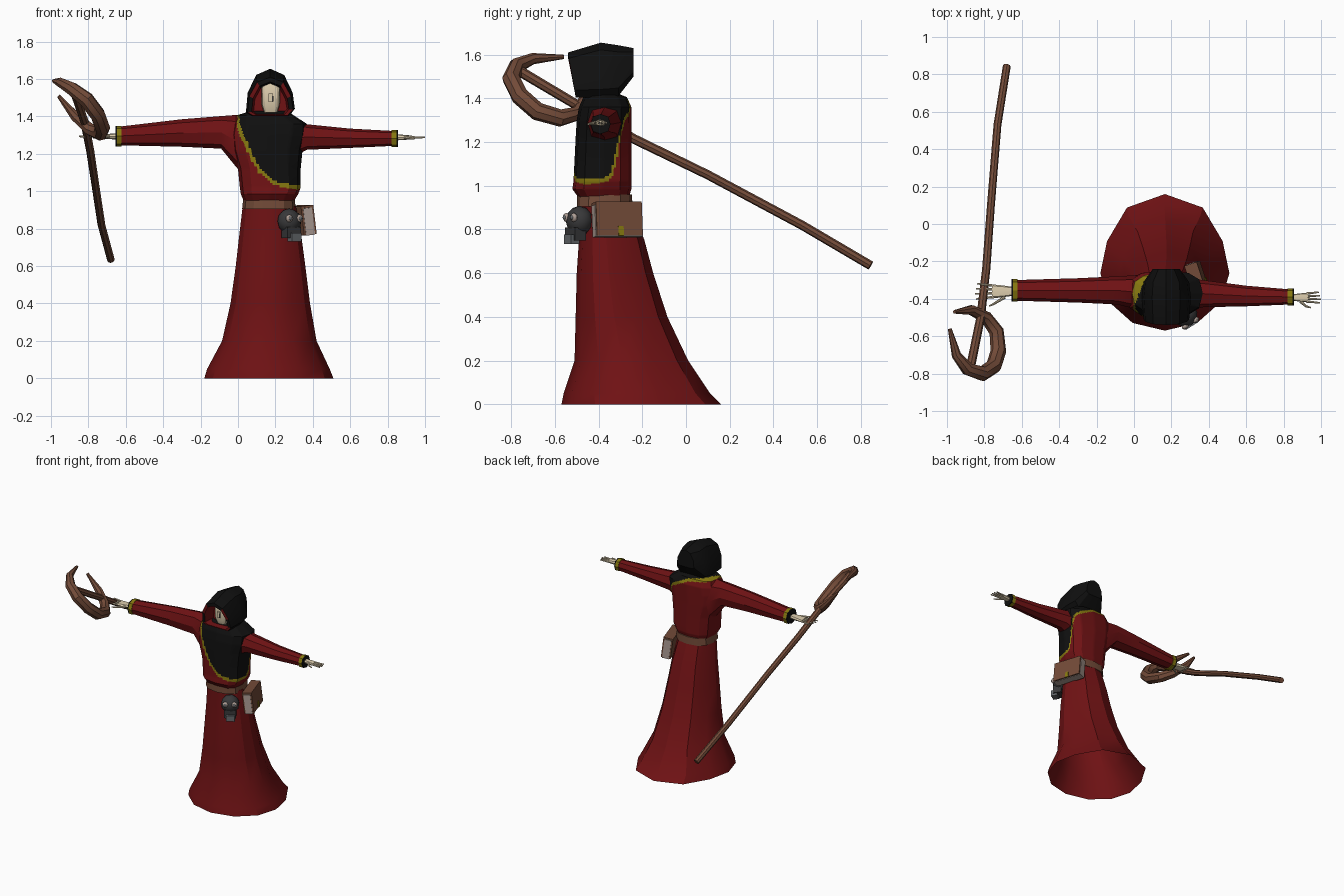
import bpy, bmesh, math
from mathutils import Vector, Matrix

cube = bpy.data.objects.get("Cube")
if cube:
    bpy.data.objects.remove(cube, do_unlink=True)


def material(name, r, g, b):
    m = bpy.data.materials.new(name)
    m.use_nodes = True
    m.diffuse_color = (r, g, b, 1)
    m.node_tree.nodes["Principled BSDF"].inputs["Base Color"].default_value = (r, g, b, 1)
    return m


RED = material("dark red cloth", .16, .006, .007)
BLACK = material("black cloth", .005, .005, .005)
GOLD = material("gold trim", .24, .19, .005)
BROWN = material("brown wood and leather", .17, .07, .04)
BONE = material("bone", .72, .61, .42)
PAPER = material("pale paper", .42, .34, .3)
DARK = material("dark grey bone", .04, .04, .042)
GREY = material("blue grey bone", .13, .14, .15)


def finish(name, bm, mats, rule=None, angle=30):
    """Turn a bmesh into an object, painting faces by a rule on their centres."""
    bmesh.ops.recalc_face_normals(bm, faces=bm.faces)
    if rule:
        for f in bm.faces:
            f.material_index = rule(f.calc_center_median())
    me = bpy.data.meshes.new(name)
    bm.to_mesh(me)
    bm.free()
    ob = bpy.data.objects.new(name, me)
    bpy.context.collection.objects.link(ob)
    for m in mats:
        me.materials.append(m)
    bpy.ops.object.select_all(action='DESELECT')
    bpy.context.view_layer.objects.active = ob
    ob.select_set(True)
    bpy.ops.object.shade_smooth_by_angle(angle=math.radians(angle))
    return ob


def loft(name, rings, mats, rule=None, caps=(True, True), cuts=0):
    """Skin a list of equal-length point rings."""
    bm = bmesh.new()
    vs = [[bm.verts.new(p) for p in r] for r in rings]
    n = len(vs[0])
    for a, b in zip(vs, vs[1:]):
        for i in range(n):
            j = (i + 1) % n
            bm.faces.new((a[i], a[j], b[j], b[i]))
    for use, r in zip(caps, (vs[0], vs[-1])):
        if use:
            bm.faces.new(r)
    if cuts:
        bmesh.ops.subdivide_edges(bm, edges=bm.edges[:], cuts=cuts, use_grid_fill=True)
    return finish(name, bm, mats, rule)


def oval(lo, hi, n=12, p=1.0, split=.5, tip=1.0):
    """Rounded outline between two 2D corners; split moves the widest line, tip sharpens the far end."""
    mid = lo[1] + split * (hi[1] - lo[1])
    pts = []
    for k in range(n):
        a = 2 * math.pi * k / n
        c, s = round(math.cos(a), 6), round(math.sin(a), 6)
        q, e = (p / tip, p * tip) if s > 0 else (p, p)
        u = math.copysign(abs(c) ** q, c)
        v = math.copysign(abs(s) ** e, s)
        pts.append(((lo[0] + hi[0]) / 2 + u * (hi[0] - lo[0]) / 2,
                    mid + v * ((hi[1] - mid) if v > 0 else (mid - lo[1]))))
    return pts


def upright(rows, **kw):
    return [[(x, y, z) for x, y in oval((x0, yf), (x1, yb), **kw)] for z, x0, x1, yf, yb in rows]


def sideways(rows, **kw):
    return [[(x, y, z) for y, z in oval((y0, z0), (y1, z1), **kw)] for x, y0, y1, z0, z1 in rows]


def box(name, size, loc, mat, rot=None):
    bm = bmesh.new()
    bmesh.ops.create_cube(bm, size=1)
    m = Matrix.Translation(loc) @ (rot or Matrix()) @ Matrix.Diagonal((*size, 1))
    bmesh.ops.transform(bm, matrix=m, verts=bm.verts)
    return finish(name, bm, [mat])


def ball(name, size, loc, mat, rot=None):
    bm = bmesh.new()
    bmesh.ops.create_icosphere(bm, subdivisions=2, radius=1)
    m = Matrix.Translation(loc) @ (rot or Matrix()) @ Matrix.Diagonal((*size, 1))
    bmesh.ops.transform(bm, matrix=m, verts=bm.verts)
    return finish(name, bm, [mat])


def tube(name, pts, mat, depth=1.0):
    """Swept round bar; each point is x, y, z, radius."""
    cu = bpy.data.curves.new(name, 'CURVE')
    cu.dimensions = '3D'
    cu.bevel_depth, cu.bevel_resolution, cu.use_fill_caps = depth, 2, True
    sp = cu.splines.new('POLY')
    sp.points.add(len(pts) - 1)
    for p, (x, y, z, r) in zip(sp.points, pts):
        p.co, p.radius = (x, y, z, 1), r
    ob = bpy.data.objects.new(name, cu)
    bpy.context.collection.objects.link(ob)
    cu.materials.append(mat)
    bpy.ops.object.select_all(action='DESELECT')
    bpy.context.view_layer.objects.active = ob
    ob.select_set(True)
    bpy.ops.object.convert(target='MESH')
    bpy.ops.object.shade_smooth_by_angle(angle=math.radians(40))


def interp(table, z):
    for (z0, a), (z1, b) in zip(table, table[1:]):
        if z <= z1:
            return a + (b - a) * (z - z0) / (z1 - z0)
    return table[-1][1]


# Robe skirt, open underneath, with a pointed train at the back
loft("robe_skirt", upright([
    (0, -.18, .51, -.57, .16), (.05, -.165, .49, -.56, .11), (.2, -.085, .42, -.51, .01),
    (.4, -.04, .385, -.505, -.085), (.6, -.012, .36, -.5, -.15), (.75, .005, .34, -.49, -.19),
    (.92, .025, .31, -.485, -.25)], split=.42, tip=1.3), [RED], caps=(False, True))
loft("belt", upright([(.905, .022, .308, -.5, -.245), (.96, .028, .304, -.498, -.247)], p=.8), [BROWN])

# Torso with a one-shouldered black mantle edged in gold
FRONT = [(1, .36), (1.03, .2), (1.1, .11), (1.2, .055), (1.3, .01), (1.42, -.03)]
BACK = [(1, .41), (1.2, .37), (1.3, .32), (1.38, .17), (1.41, -.02)]


def in_mantle(x, y, z):
    t = min(1, max(0, (y + .45) / .17))
    return z > 1.005 and x > interp(FRONT, z) * (1 - t) + interp(BACK, z) * t


def mantle_rule(c):
    if not in_mantle(*c):
        return 0
    near = in_mantle(c.x - .022, c.y, c.z) and in_mantle(c.x, c.y, c.z - .022)
    return 1 if near else 2


loft("torso", upright([
    (.95, .03, .3, -.495, -.26), (.985, .015, .322, -.52, -.25), (1.02, .01, .335, -.515, -.25),
    (1.12, 0, .335, -.51, -.25), (1.22, -.03, .345, -.505, -.25), (1.3, -.04, .365, -.5, -.25),
    (1.36, -.03, .368, -.49, -.25), (1.405, -.01, .3, -.47, -.27), (1.43, .07, .26, -.44, -.33)], p=.7),
    [RED, BLACK, GOLD], mantle_rule, caps=(False, False), cuts=7)

# Sleeves and cuffs
loft("right_sleeve", sideways([
    (.07, -.46, -.27, 1.04, 1.4), (-.01, -.45, -.275, 1.13, 1.408), (-.09, -.43, -.28, 1.228, 1.402),
    (-.3, -.42, -.29, 1.238, 1.385), (-.64, -.41, -.3, 1.246, 1.345)], n=8, p=.85), [RED])
loft("left_sleeve", sideways([
    (.3, -.46, -.29, 1.19, 1.38), (.37, -.445, -.3, 1.222, 1.358), (.6, -.44, -.33, 1.232, 1.335),
    (.84, -.43, -.35, 1.243, 1.322)], n=8, p=.85), [RED])
for side, x, step, y0, y1, z0, z1 in (("right", -.622, -1, -.415, -.295, 1.24, 1.35),
                                      ("left", .822, 1, -.437, -.345, 1.237, 1.328)):
    loft(side + "_cuff", sideways([(x + step * d, y0, y1, z0, z1) for d in (0, .026, .034)], n=8, p=.85),
         [GOLD, BLACK], lambda c, e=x + step * .026: int(abs(c.x) > abs(e)))

# Hood: outer shell, rim, then the red lining
OUTLINE = [(-.13, .08), (-.12, .5), (-.075, .87), (0, 1), (.075, .87), (.12, .5), (.132, .16), (.1, 0), (-.1, 0)]


def hood_ring(y, s, zb, zt, lean=0):
    return [(.172 + s * x, y - lean * h, zb + h * (zt - zb)) for x, h in OUTLINE]


loft("hood", [hood_ring(-.24, .55, 1.5, 1.63), hood_ring(-.31, .93, 1.41, 1.643), hood_ring(-.39, 1, 1.4, 1.655),
              hood_ring(-.505, .93, 1.405, 1.61, .035), hood_ring(-.505, .76, 1.41, 1.585, .035),
              hood_ring(-.42, .68, 1.415, 1.57)],
     [BLACK, RED], lambda c: int(c.y < -.41 and abs(c.x - .172) < .105 and c.z < 1.55))

# Bony face with nose
loft("face", upright([(1.42, .14, .21, -.465, -.4), (1.46, .127, .223, -.478, -.4), (1.55, .125, .225, -.48, -.4),
                      (1.59, .14, .21, -.465, -.4)], p=.6), [BONE])
box("nose", (.022, .014, .045), (.175, -.482, 1.5), BONE)
box("nose_hollow", (.008, .004, .03), (.185, -.49, 1.495), DARK)

# Skeletal hands
for side, d, wrist, knuckle, tip, y, w, z in (("right", -1, .64, .76, .85, -.36, .075, 1.293),
                                             ("left", 1, .84, .93, 1.0, -.393, .052, 1.288)):
    loft(side + "_palm", sideways([(d * wrist, y - w * .3, y + w * .3, z - .016, z + .016),
                                   (d * (wrist + knuckle) / 2, y - w * .42, y + w * .42, z - .014, z + .014),
                                   (d * knuckle, y - w / 2, y + w / 2, z - .01, z + .01)], n=8, p=.7), [BONE])
    for k in range(4):
        fy = (k - 1.5) / 3
        tube(f"{side}_finger_{k + 1}", [(d * (knuckle - .01), y + fy * w * .8, z, .007),
                                        (d * (tip - .006 * abs(k - 1)), y + fy * w * 1.1, z, .004)], BONE)
    tube(side + "_thumb", [(d * (wrist + .05), y - w * .4, z, .009), (d * (knuckle - .01), y - w * .9, z - .004, .006),
                           (d * (knuckle + .015), y - w * 1.05, z - .006, .004)], BONE)

# Staff shaft and crescent head
tube("staff_shaft", [(-.68, .845, .635, .021), (-.73, .53, .82, .021), (-.765, .1, 1.05, .021),
                     (-.79, -.24, 1.215, .022), (-.82, -.5, 1.37, .023), (-.875, -.77, 1.53, .024)], BROWN)
tube("staff_head", [(-.985, -.56, 1.59, .01), (-.95, -.7, 1.582, .026), (-.89, -.775, 1.55, .036),
                    (-.81, -.8, 1.49, .042), (-.75, -.76, 1.41, .042), (-.725, -.68, 1.34, .042),
                    (-.735, -.575, 1.31, .04), (-.79, -.5, 1.33, .034), (-.87, -.46, 1.4, .028),
                    (-.96, -.47, 1.51, .01)], BROWN)

# Hanging skull, turned towards the front left
turn = Matrix.Rotation(math.radians(32), 4, 'Z')
hub = Vector((.275, -.488, .84))


def on_skull(x, y, z):
    return hub + turn @ Vector((x, y, z))


ball("skull_cranium", (.066, .062, .068), hub, DARK, turn)
box("skull_cheeks", (.085, .06, .06), on_skull(0, -.02, -.06), DARK, turn)
box("skull_jaw", (.06, .045, .045), on_skull(.005, -.045, -.085), GREY, turn)
for s, label in ((-1, "right"), (1, "left")):
    ball(label + "_skull_eye", (.021, .014, .021), on_skull(s * .032, -.05, .015), PAPER, turn)
    ball(label + "_skull_pupil", (.011, .008, .011), on_skull(s * .032, -.06, .015), GREY, turn)

# Hanging book: spine on top, pages showing at the ends and below
tilt = Matrix.Rotation(math.radians(18), 4, 'Z') @ Matrix.Rotation(math.radians(-7), 4, 'Y')
mid = Vector((.345, -.315, .842))


def book_part(name, size, off, mat):
    box(name, size, mid + tilt @ Vector(off), mat, tilt)


book_part("book_pages", (.05, .226, .146), (0, 0, -.004), PAPER)
for s, label in ((-1, "inner"), (1, "outer")):
    book_part("book_%s_cover" % label, (.01, .22, .152), (s * .03, 0, .002), BROWN)
book_part("book_spine", (.07, .22, .012), (0, 0, .076), BROWN)
book_part("book_clasp", (.008, .025, .045), (.035, .005, -.053), GOLD)
